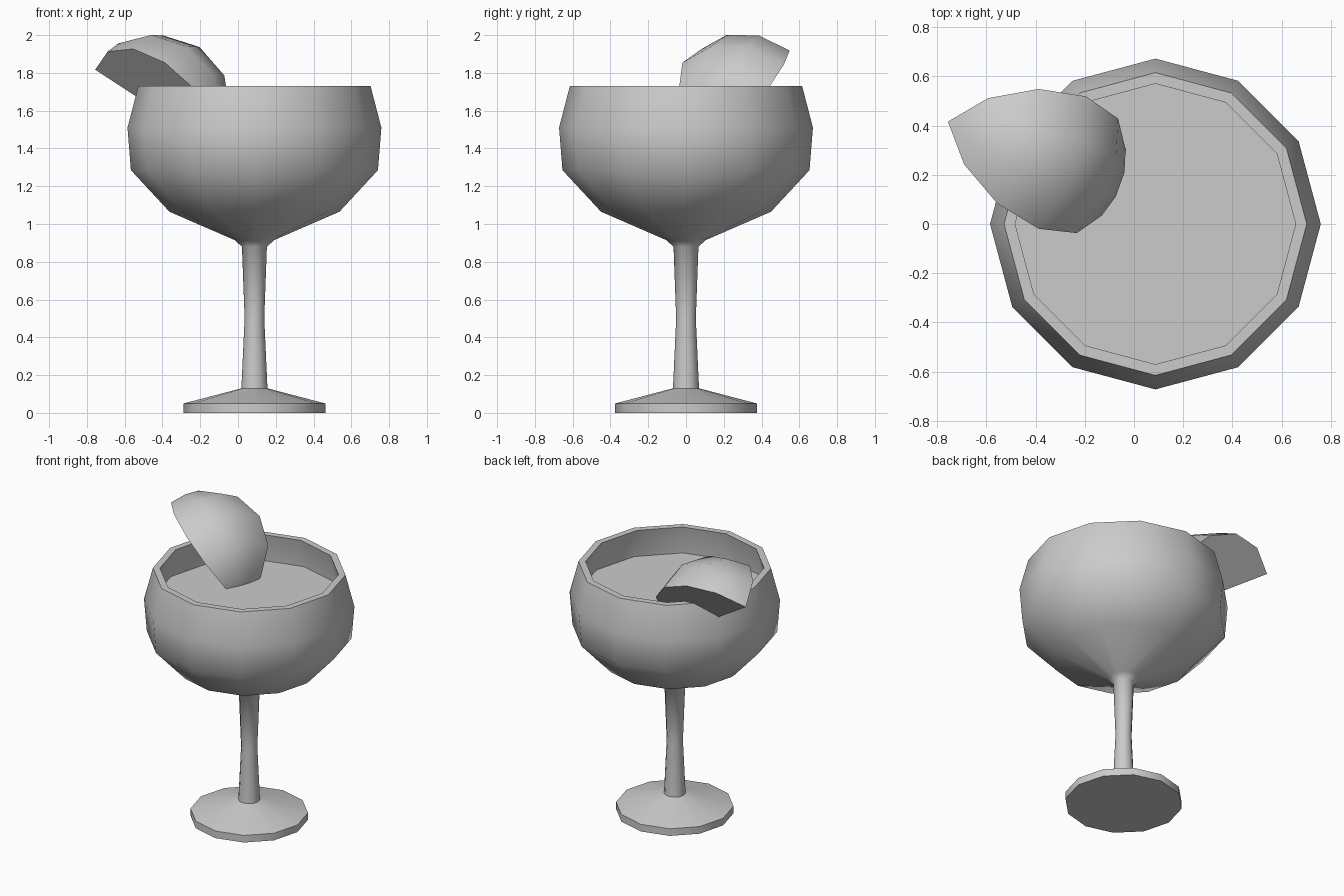
import bpy, bmesh, math
from mathutils import Vector, Matrix

cube = bpy.data.objects.get("Cube")
if cube:
    bpy.data.objects.remove(cube, do_unlink=True)

SIDES = 12


def make_material(name, colour):
    mat = bpy.data.materials.new(name)
    mat.use_nodes = True
    mat.diffuse_color = colour
    mat.node_tree.nodes["Principled BSDF"].inputs["Base Color"].default_value = colour
    return mat


grey = make_material("plain_grey", (0.6, 0.6, 0.6, 1))


def finish(name, bm, location, smooth_angle=60):
    bmesh.ops.recalc_face_normals(bm, faces=bm.faces)
    mesh = bpy.data.meshes.new(name)
    bm.to_mesh(mesh)
    bm.free()
    mesh.materials.append(grey)
    obj = bpy.data.objects.new(name, mesh)
    obj.location = location
    bpy.context.collection.objects.link(obj)
    bpy.ops.object.select_all(action="DESELECT")
    obj.select_set(True)
    bpy.context.view_layer.objects.active = obj
    bpy.ops.object.shade_smooth_by_angle(angle=math.radians(smooth_angle))


def revolve(points, axis, angle, steps):
    """Sweep a profile of vectors about an axis through the origin."""
    bm = bmesh.new()
    verts = [bm.verts.new(p) for p in points]
    edges = [bm.edges.new(pair) for pair in zip(verts, verts[1:])]
    bmesh.ops.spin(bm, geom=verts + edges, cent=(0, 0, 0), axis=axis,
                   angle=angle, steps=steps, use_duplicate=False)
    bmesh.ops.remove_doubles(bm, verts=bm.verts, dist=1e-4)
    return bm


def lathe(name, profile):
    points = [Vector((r, 0, z)) for r, z in profile]
    finish(name, revolve(points, (0, 0, 1), math.tau, SIDES), (0.087, 0, 0))


# Foot, stem and hollow bowl in one profile
lathe("glass", [
    (0, 0), (0.375, 0), (0.375, 0.05), (0.069, 0.13),
    (0.052, 0.50), (0.066, 0.88), (0.105, 0.915),
    (0.45, 1.065), (0.654, 1.285), (0.672, 1.51), (0.615, 1.73),
    (0.57, 1.73), (0.615, 1.51), (0.60, 1.30), (0.42, 1.11), (0, 0.95),
])

# Drink: fills the bowl up to a flat surface
lathe("drink", [(0, 1.53), (0.609, 1.53), (0.613, 1.51), (0.598, 1.30),
                (0.418, 1.11), (0, 0.953)])

# Fruit wedge: a quarter sphere whose axis dips through the rim
RADIUS = 0.404
axis = Vector((0.80, -0.297, -0.522)).normalized()
across = Vector((0.337, 0.941, -0.017))
across = (across - axis * across.dot(axis)).normalized()
middle = axis.cross(across)

# Curved rind, swept from the front cut to the back cut
front_cut = (middle - across).normalized()
arc = [RADIUS * (front_cut * math.sin(t) - axis * math.cos(t))
       for t in (i * math.pi / 6 for i in range(7))]
turn = math.radians(90)
if (Matrix.Rotation(turn, 3, axis) @ front_cut).dot(across) < 0:
    turn = -turn
bm = revolve(arc, axis, turn, 3)

# Flat cut faces meeting along the axis
for normal in (middle - across, middle + across):
    outline = [v for v in bm.verts if abs(v.co.dot(normal)) < 1e-3]
    bm.faces.new(sorted(outline, key=lambda v: v.co.dot(axis)))
finish("fruit_wedge", bm, (-0.433, 0.296, 1.606), 50)
